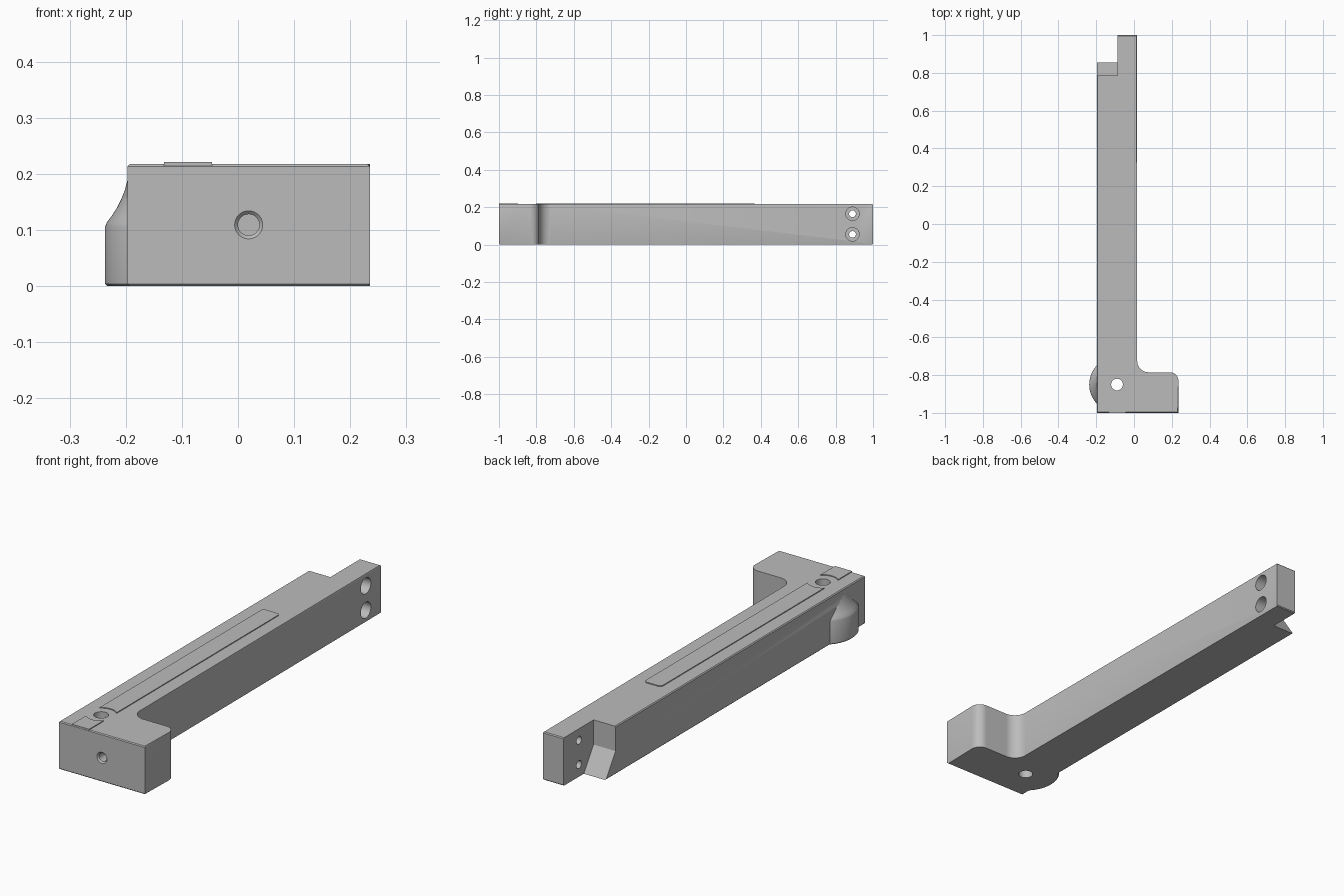
import bpy, bmesh
from math import cos, sin, pi, radians
from mathutils import Matrix, Vector

if "Cube" in bpy.data.objects:
    bpy.data.objects.remove(bpy.data.objects["Cube"], do_unlink=True)

grey = bpy.data.materials.new("plain grey")
grey.use_nodes = True
grey.diffuse_color = (0.5, 0.5, 0.5, 1)
grey.node_tree.nodes["Principled BSDF"].inputs["Base Color"].default_value = (0.5, 0.5, 0.5, 1)

HEIGHT = 0.217
HOLE = Vector((-0.09, -0.85, 0))


def finish(name, bm):
    bmesh.ops.recalc_face_normals(bm, faces=bm.faces)
    mesh = bpy.data.meshes.new(name)
    bm.to_mesh(mesh)
    bm.free()
    mesh.materials.append(grey)
    ob = bpy.data.objects.new(name, mesh)
    bpy.context.collection.objects.link(ob)
    return ob


def arc(cx, cy, r, start, end, n=12):
    angles = [radians(start + (end - start) * i / n) for i in range(n + 1)]
    return [(cx + r * cos(a), cy + r * sin(a)) for a in angles]


def loft(name, sections, chamfer=0):
    """Join equal-length rings of points and cap both ends."""
    bm = bmesh.new()
    rings = [[bm.verts.new(p) for p in s] for s in sections]
    for a, b in zip(rings, rings[1:]):
        for i in range(len(a)):
            j = (i + 1) % len(a)
            bm.faces.new((a[i], a[j], b[j], b[i]))
    caps = [bm.faces.new(rings[0]), bm.faces.new(rings[-1])]
    if chamfer:
        edges = [e for f in caps for e in f.edges]
        bmesh.ops.bevel(bm, geom=edges, offset=chamfer, segments=1, affect='EDGES')
    return finish(name, bm)


def prism(name, outline, z0, z1, chamfer=0):
    return loft(name, [[(x, y, z) for x, y in outline] for z in (z0, z1)], chamfer)


def drill(name, start, end, r1, r2=None):
    """Round cutter from one point to another."""
    start, end = Vector(start), Vector(end)
    d = end - start
    bm = bmesh.new()
    turn = d.to_track_quat('Z', 'Y').to_matrix().to_4x4()
    bmesh.ops.create_cone(bm, cap_ends=True, segments=40, radius1=r1, radius2=r2 or r1,
                          depth=d.length, matrix=Matrix.Translation((start + end) / 2) @ turn)
    return finish(name, bm)


def combine(target, tool, operation):
    tool.hide_render = True
    mod = target.modifiers.new(operation.lower(), 'BOOLEAN')
    mod.operation, mod.solver, mod.object = operation, 'EXACT', tool
    bpy.context.view_layer.objects.active = target
    bpy.ops.object.modifier_apply(modifier=mod.name)
    bpy.data.objects.remove(tool, do_unlink=True)


# Long bar with a rounded foot, chamfered top and bottom
outline = [(-0.197, -1), (0.235, -1)]
outline += arc(0.19, -0.83, 0.045, 0, 90)
outline += arc(0.077, -0.725, 0.06, 270, 180)
outline += [(0.017, 1), (-0.197, 1)]
body = prism("arm_body", outline, 0, HEIGHT, 0.004)

# Round side boss that sweeps into the wall
profile = [(0, 0.143), (0.004, 0.147), (0.105, 0.147), (0.113, 0.144), (0.125, 0.135),
           (0.14, 0.1255), (0.155, 0.118), (0.17, 0.112), (0.185, 0.108), (0.197, 0.105)]
sections = []
for z, r in profile:
    ring = [(HOLE.x, HOLE.y)] + arc(HOLE.x, HOLE.y, r, 130, 230, 32)
    sections.append([(x, y, z) for x, y in ring])
combine(body, loft("side_boss", sections), 'UNION')

# Notch at the back end, with a sloping lower half
notch = [(0.785, 0.3), (0.785, 0.105), (0.855, 0), (0.875, -0.03), (1.1, -0.03), (1.1, 0.3)]
combine(body, loft("notch_cutter", [[(x, y, z) for y, z in notch] for x in (-0.3, -0.087)]), 'DIFFERENCE')

# Upright hole, countersunk front hole and two counterbored cross holes
front = Vector((0.019, -1, 0.109))
drills = [
    (HOLE - Vector((0, 0, 0.1)), HOLE + Vector((0, 0, 0.3)), 0.031),
    (front - Vector((0, 0.01, 0)), front + Vector((0, 0.15, 0)), 0.019),
    (front - Vector((0, 0.001, 0)), front + Vector((0, 0.006, 0)), 0.026, 0.019),
]
for z in (0.055, 0.165):
    drills.append(((-0.3, 0.89, z), (0.1, 0.89, z), 0.018))
    drills.append(((-0.035, 0.89, z), (0.1, 0.89, z), 0.036))
for d in drills:
    combine(body, drill("hole_cutter", *d), 'DIFFERENCE')

# Thin raised strip on top, cleared around the upright hole
left, right, end, r = -0.132, -0.046, 0.367, 0.015
strip_outline = [(left, -0.9995), (right, -0.9995)]
strip_outline += arc(right - r, end - r, r, 0, 90, 6) + arc(left + r, end - r, r, 90, 180, 6)
strip = prism("top_strip", strip_outline, 0.213, 0.221)
clear = HOLE + Vector((0, 0, 0.1))
combine(strip, drill("strip_cutter", clear, clear + Vector((0, 0, 0.2)), 0.065), 'DIFFERENCE')

for ob in (body, strip):
    bpy.ops.object.select_all(action='DESELECT')
    ob.select_set(True)
    bpy.context.view_layer.objects.active = ob
    bpy.ops.object.shade_smooth_by_angle(angle=radians(30))
